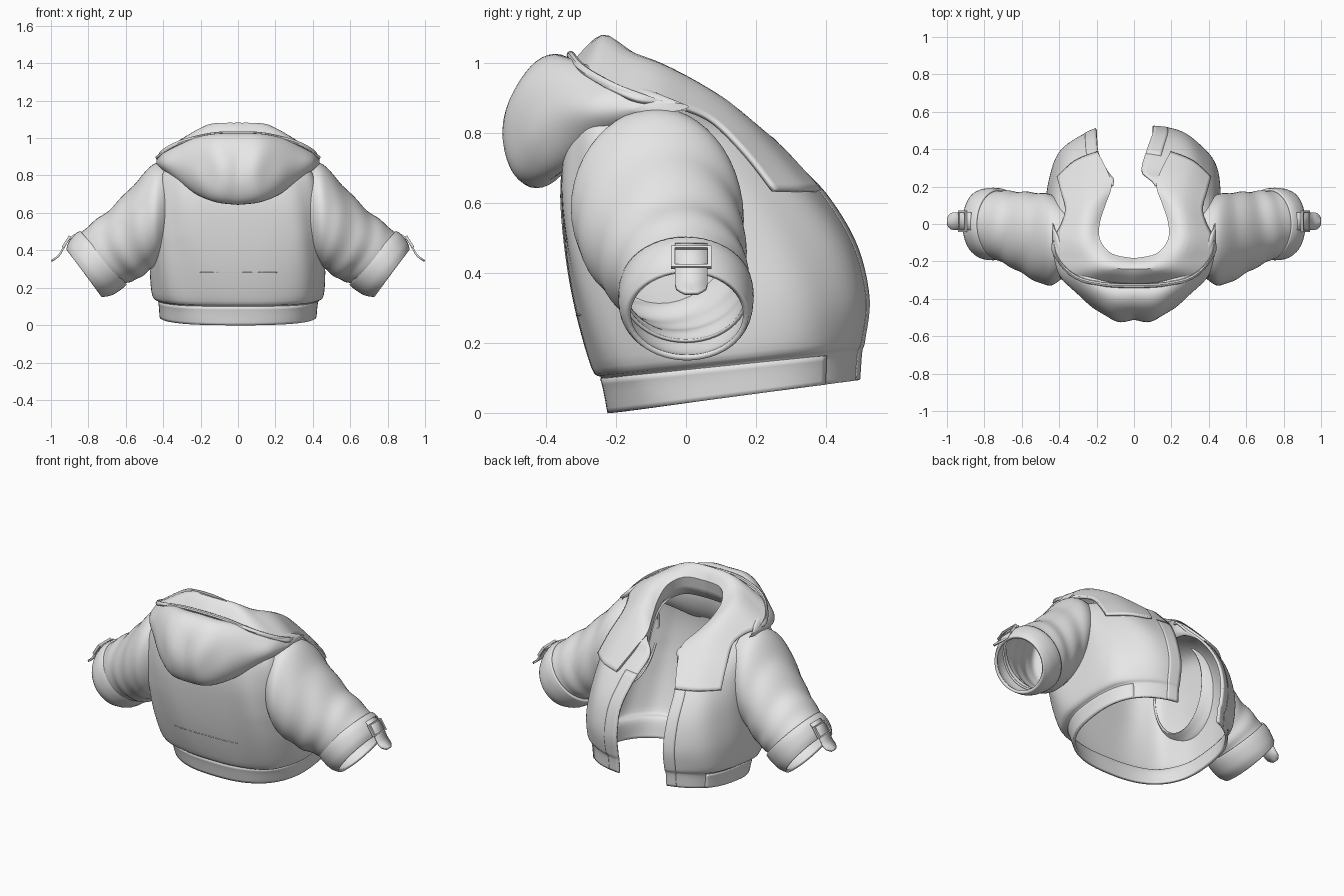
import bpy, bmesh, math
from math import sin, cos, pi

cube = bpy.data.objects.get("Cube")
if cube:
    bpy.data.objects.remove(cube)

cloth = bpy.data.materials.new("light grey cloth")
cloth.use_nodes = True
GREY = (0.8, 0.8, 0.8, 1)
cloth.diffuse_color = GREY
cloth.node_tree.nodes["Principled BSDF"].inputs["Base Color"].default_value = GREY


def spline(keys, t):
    """Smooth interpolation through a list of tuples, t in 0..1."""
    f = t * (len(keys) - 1)
    i = min(int(f), len(keys) - 2)
    u = f - i
    a, b, c, d = (keys[min(max(i + k, 0), len(keys) - 1)] for k in (-1, 0, 1, 2))
    return [q + 0.5 * u * (r - p + u * (2 * p - 5 * q + 4 * r - s + u * (3 * (q - r) + s - p)))
            for p, q, r, s in zip(a, b, c, d)]


def sheet(name, rows, thick=0, closed=False, caps=False):
    """Skin a grid of points into a smooth cloth panel."""
    bm = bmesh.new()
    grid = [[bm.verts.new(p) for p in row] for row in rows]
    for r0, r1 in zip(grid, grid[1:]):
        n = len(r0)
        for j in range(n if closed else n - 1):
            k = (j + 1) % n
            bm.faces.new((r0[j], r0[k], r1[k], r1[j]))
    if caps:
        bm.faces.new(grid[0])
        bm.faces.new(grid[-1])
    bmesh.ops.recalc_face_normals(bm, faces=bm.faces)
    mesh = bpy.data.meshes.new(name)
    bm.to_mesh(mesh)
    bm.free()
    mesh.materials.append(cloth)
    ob = bpy.data.objects.new(name, mesh)
    bpy.context.collection.objects.link(ob)
    if thick:
        mod = ob.modifiers.new("thickness", 'SOLIDIFY')
        mod.thickness = thick
        mod.offset = 0
    bpy.ops.object.select_all(action='DESELECT')
    ob.select_set(True)
    bpy.context.view_layer.objects.active = ob
    bpy.ops.object.shade_smooth_by_angle(angle=math.radians(40))


def steps(n, a=0.0, b=1.0):
    return [a + (b - a) * i / (n - 1) for i in range(n)]


# Body levels: back y, back z, front y, front z, half width, right edge x, left edge x
LEVELS = [
    (-.215, .0, .495, .095, .41, .20, .10),
    (-.235, .10, .50, .175, .42, .20, .10),
    (-.262, .13, .51, .21, .452, .20, .10),
    (-.31, .30, .525, .33, .462, .20, .10),
    (-.342, .48, .49, .48, .45, .20, .10),
    (-.355, .65, .40, .62, .44, .19, .07),
    (-.335, .80, .29, .73, .42, .14, .04),
    (-.30, .88, .25, .78, .35, .11, .07),
    (-.24, .96, .23, .79, .20, .11, .11)]


def body_point(t, s, off=0.0):
    """t climbs the jacket; s runs from right edge (-1) round the back to left edge (1)."""
    by, bz, fy, fz, w, re, le = spline(LEVELS, t)
    edge = le if s > 0 else re
    a = s * (pi - math.asin(min(1, edge / w) ** 1.25))
    # the back grows boxier towards the shoulder blades
    power = .8 - .34 * min(1, t / .5) if cos(a) > 0 else .8
    soft = lambda v: math.copysign(abs(v) ** power, v)
    x, ky = soft(sin(a)), -soft(cos(a))
    fold = .004 * sin(9 * a + 7 * t) * sin(pi * t)
    y = (by + fy) / 2 + ky * ((fy - by) / 2 + off + fold)
    return (x * (w + off + fold), y, bz + (fz - bz) * (ky + 1) / 2)


def body_panel(name, t0, t1, s0, s1, nt, ns, off, thick):
    sheet(name, [[body_point(t, s, off) for s in steps(ns, s0, s1)]
                 for t in steps(nt, t0, t1)], thick)


body_panel("jacket_body", 0, 1, -1, 1, 41, 121, 0, .012)
body_panel("hem_band", 0, .125, -.77, .77, 6, 80, .004, .012)
body_panel("back_pocket_welt", .36, .363, -.08, .08, 2, 16, .005, .004)
for side, word in ((-1, "right"), (1, "left")):
    body_panel(word + "_placket", .005, .66, side * .945, side * .998, 28, 6, .005, .006)

# Collar: outer edge, crest, inner lip at each station from lapel tip to nape
COLLAR = [
    (.41, .25, .637, .315, .335, .637, .20, .383, .637),
    (.388, .17, .74, .28, .24, .755, .145, .275, .755),
    (.365, .08, .83, .25, .125, .875, .125, .20, .815),
    (.385, .0, .868, .26, .03, .94, .16, .10, .87),
    (.425, -.08, .885, .27, -.08, .995, .19, .0, .93),
    (.43, -.16, .90, .225, -.18, 1.03, .185, -.09, .985),
    (.31, -.28, .96, .14, -.23, 1.07, .12, -.165, 1.02),
    (.0, -.32, 1.0, .0, -.24, 1.075, .0, -.19, 1.02)]


def collar_row(t, side):
    k = spline(COLLAR, t)
    drop = min(1, t * 3)
    lip = k[6:9]
    lining = [lip[0] * (1 + .12 * drop), lip[1] - .02 * drop, lip[2] - .11 * drop]
    row = [spline([k[0:3], k[3:6], lip], u) for u in steps(11)]
    row += [[p + (q - p) * u for p, q in zip(lip, lining)] for u in (.5, 1)]
    return [(side * x, y, z) for x, y, z in row]


collar_rows = [collar_row(t, -1) for t in steps(36)]
collar_rows += [collar_row(t, 1) for t in reversed(steps(36)[:-1])]
sheet("collar_and_lapels", collar_rows, .014)

# Hood: half sections with x, y centre, z centre, y radius, z radius
HOOD = [
    (.0, -.40, .835, .112, .192),
    (.11, -.40, .84, .112, .185),
    (.21, -.35, .85, .10, .158),
    (.31, -.27, .868, .095, .107),
    (.40, -.17, .878, .10, .05),
    (.435, -.07, .873, .075, .014)]


def hood_row(v):
    x, y, z, ry, rz = spline(HOOD, abs(v))
    row = []
    for i in range(40):
        a = 2 * pi * i / 40
        back = max(0, -cos(a))
        # central pleat and drooping creases
        k = 1 + back * (.06 * cos(x * 42) * sin(a + .6) + .03 * sin(x * 25 + a * 4)) * (1 - abs(v))
        row.append((math.copysign(x, v), y + ry * k * cos(a) + .25 * ry * sin(a),
                    z + rz * sin(a)))
    return row


sheet("hood", [hood_row(v) for v in steps(61, -1, 1)], closed=True, caps=True)

# Piping along the hood opening, tapering at the shoulders
RIM = [(.425, .0, .866, .003), (.43, -.09, .892, .009), (.40, -.2, .93, .012),
       (.30, -.29, .98, .012), (.14, -.325, 1.018, .012), (0, -.33, 1.024, .012)]
path = [spline(RIM, t) for t in steps(20)]
path += [(-p[0], *p[1:]) for p in reversed(path[:-1])]
sheet("hood_rim", [[(x, y + r * cos(a), z + r * sin(a)) for a in steps(9, 0, 2 * pi)[:-1]]
                   for x, y, z, r in path], closed=True, caps=True)

# Sleeve rings: top x, top z, bottom x, bottom z, y centre, y radius
SLEEVE = [
    (.36, .868, .40, .35, -.08, .20),
    (.45, .855, .44, .325, -.085, .238),
    (.56, .74, .48, .295, -.07, .232),
    (.68, .618, .54, .25, -.04, .208),
    (.78, .54, .60, .23, -.015, .188),
    (.855, .475, .645, .205, .0, .175)]
CUFF = [
    (.84, .497, .60, .222, .0, .182),
    (.87, .478, .63, .196, .0, .186),
    (.90, .437, .68, .166, .0, .182),
    (.91, .402, .73, .158, .003, .168)]


def tube_row(keys, t, side, folds):
    tx, tz, bx, bz, yc, ry = spline(keys, t)
    row = []
    for i in range(48):
        a = 2 * pi * i / 48
        k = 1 + folds * sin(pi * t) * sin(t * 26 + 2 * sin(a) + 1.3 * cos(2 * a)) * t
        u = cos(a) * k / 2
        row.append((side * ((tx + bx) / 2 + (tx - bx) * u), yc + ry * k * sin(a),
                    (tz + bz) / 2 + (tz - bz) * u))
    return row


STRAP = [(.872, .482), (.908, .453), (.932, .415), (.958, .372), (.998, .342)]
for side, word in ((-1, "right"), (1, "left")):
    sheet(word + "_sleeve", [tube_row(SLEEVE, t, side, .028) for t in steps(50)], .01, True)
    sheet(word + "_cuff", [tube_row(CUFF, t, side, 0) for t in steps(12)], .016, True)

    # Cuff strap with a pointed tip
    rows = []
    for t in steps(16):
        x, z = spline(STRAP, t)
        half = .046 * min(1, .4 + (1 - t) * 4)
        rows.append([(side * x, .015 + half * j, z) for j in (-1, 0, 1)])
    sheet(word + "_cuff_strap", rows, .01)

    # Thin square buckle frame over the strap
    frame = []
    for x, z, y in ((.892, .472, -.043), (.892, .472, .073), (.93, .412, .073), (.93, .412, -.043)):
        cx, cz, cy = .911, .442, .015
        ring = []
        for grow, lift in ((1, .0), (1, .014), (.8, .014), (.8, .0)):
            ring.append((side * (cx + (x - cx) * grow + lift * .85),
                         cy + (y - cy) * grow, cz + (z - cz) * grow + lift * .53))
        frame.append(ring)
    sheet(word + "_buckle", frame + frame[:1], closed=True)
